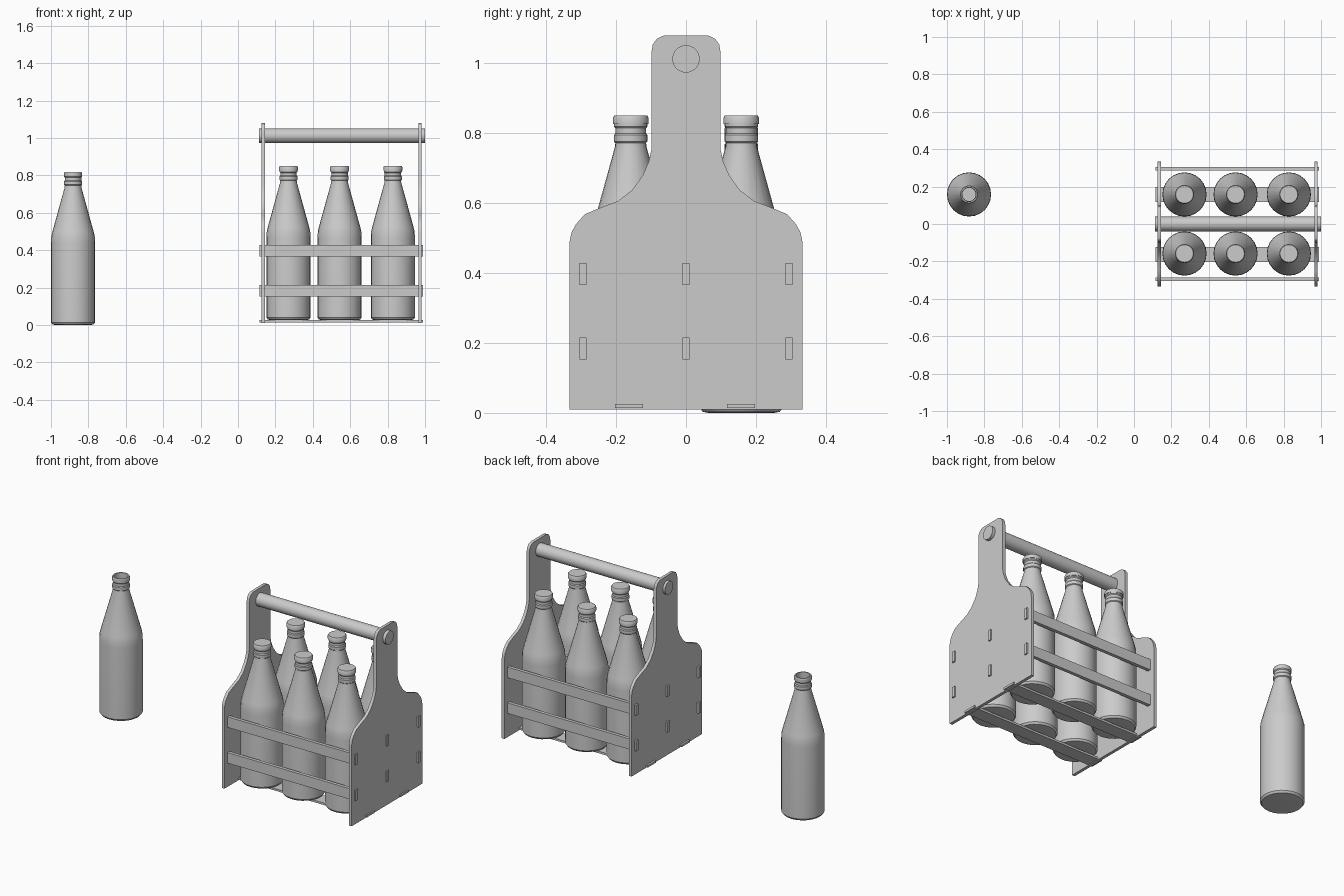
import bpy, bmesh, math
from mathutils import Matrix

if "Cube" in bpy.data.objects:
    bpy.data.objects.remove(bpy.data.objects["Cube"])


def finish(name, bm, smooth=False):
    bmesh.ops.recalc_face_normals(bm, faces=bm.faces)
    mesh = bpy.data.meshes.new(name)
    bm.to_mesh(mesh)
    bm.free()
    ob = bpy.data.objects.new(name, mesh)
    bpy.context.collection.objects.link(ob)
    if smooth:
        bpy.ops.object.select_all(action='DESELECT')
        ob.select_set(True)
        bpy.context.view_layer.objects.active = ob
        bpy.ops.object.shade_smooth_by_angle(angle=math.radians(30))
    return ob


def lathe(name, profile, segments=24):
    """Revolve (radius, z) points about z."""
    bm = bmesh.new()
    verts = [bm.verts.new((r, 0, z)) for r, z in profile]
    edges = [bm.edges.new(pair) for pair in zip(verts, verts[1:])]
    bmesh.ops.spin(bm, geom=verts + edges, cent=(0, 0, 0), axis=(0, 0, 1),
                   angle=math.tau, steps=segments, use_duplicate=False)
    bmesh.ops.remove_doubles(bm, verts=bm.verts, dist=0.0004)
    return finish(name, bm, True)


def box(name, x0, x1, y0, y1, z0, z1):
    bm = bmesh.new()
    bmesh.ops.create_cube(bm, size=1)
    for v in bm.verts:
        v.co = ((x0 + x1) / 2 + v.co.x * (x1 - x0),
                (y0 + y1) / 2 + v.co.y * (y1 - y0),
                (z0 + z1) / 2 + v.co.z * (z1 - z0))
    return finish(name, bm)


def copy_to(ob, name, loc):
    new = bpy.data.objects.new(name, ob.data)
    new.location = loc
    bpy.context.collection.objects.link(new)


# End panels: half outline (y, z), mirrored in y
half = [(0.333, 0.01), (0.333, 0.489), (0.327, 0.517), (0.314, 0.54),
        (0.289, 0.568), (0.246, 0.586), (0.194, 0.606), (0.154, 0.637),
        (0.123, 0.68), (0.106, 0.72), (0.099, 0.752), (0.099, 1.03),
        (0.095, 1.053), (0.083, 1.07), (0.063, 1.079)]
outline = half + [(-y, z) for y, z in reversed(half)]
for side, x0 in (("left", 0.126), ("right", 0.964)):
    bm = bmesh.new()
    face = bm.faces.new([bm.verts.new((x0, y, z)) for y, z in outline])
    ext = bmesh.ops.extrude_face_region(bm, geom=[face], use_keep_orig=True)
    moved = [g for g in ext["geom"] if isinstance(g, bmesh.types.BMVert)]
    bmesh.ops.translate(bm, verts=moved, vec=(0.018, 0, 0))
    finish(f"{side}_end_panel", bm, True)

# Side and middle rails, tenoned through the panels
for row, z in (("lower", 0.152), ("upper", 0.365)):
    for place, y in (("front", -0.295), ("middle", 0), ("back", 0.295)):
        box(f"{row}_{place}_rail", 0.115, 0.99, y - 0.01, y + 0.01, z, z + 0.063)

# Floor slats
for place, y in (("front", -0.163), ("back", 0.157)):
    box(f"{place}_floor_slat", 0.115, 0.99, y - 0.04, y + 0.04, 0.014, 0.026)

# Round handle
bm = bmesh.new()
bmesh.ops.create_cone(bm, cap_ends=True, segments=32, radius1=0.039, radius2=0.039,
                      depth=0.888, matrix=Matrix.Translation((0.556, 0, 1.012))
                      @ Matrix.Rotation(math.pi / 2, 4, 'Y'))
finish("handle", bm, True)

# Open bottle with hollow inside
bottle = lathe("loose_bottle", [
    (0, 0.012), (0.095, 0), (0.11, 0.003), (0.118, 0.014), (0.118, 0.44),
    (0.116, 0.475), (0.11, 0.5), (0.045, 0.735), (0.044, 0.746), (0.048, 0.75),
    (0.048, 0.768), (0.044, 0.773), (0.044, 0.788), (0.048, 0.793),
    (0.048, 0.813), (0.045, 0.818), (0.038, 0.818), (0.036, 0.74),
    (0.1, 0.49), (0.108, 0.44), (0.108, 0.02), (0, 0.02)])
bottle.location = (-0.882, 0.158, 0)

# Six capped bottles in the carrier
cap = lathe("cap_1", [(0.0485, 0.8), (0.051, 0.8), (0.051, 0.817),
                      (0.047, 0.824), (0, 0.824), (0, 0.819), (0.0485, 0.819),
                      (0.0485, 0.8)])
spots = [(x, y, 0.026) for y in (-0.158, 0.158) for x in (0.27, 0.543, 0.828)]
cap.location = spots[0]
for i, loc in enumerate(spots, 1):
    copy_to(bottle, f"carrier_bottle_{i}", loc)
    if i > 1:
        copy_to(cap, f"cap_{i}", loc)
